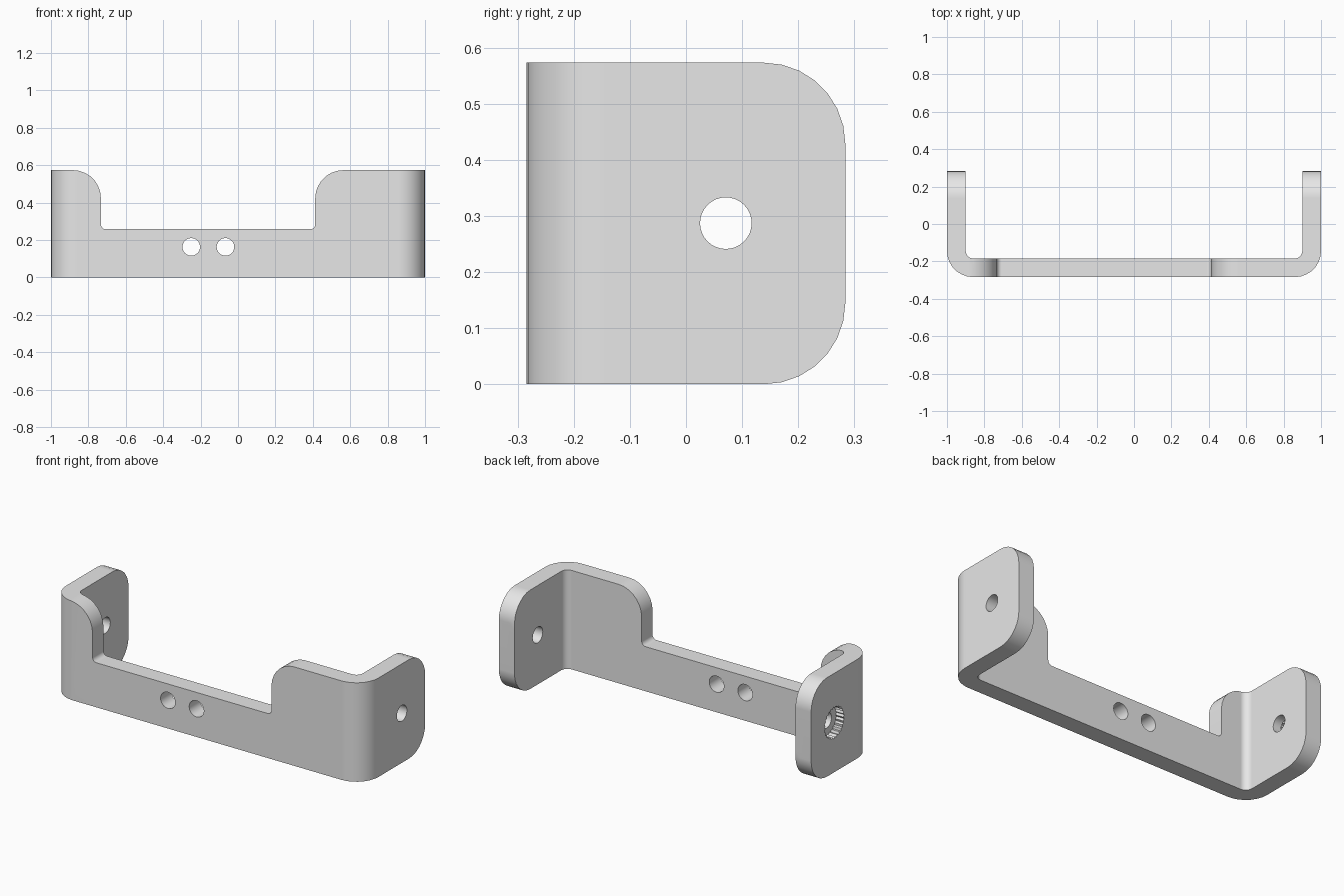
import bpy, bmesh, math
from mathutils import Vector

cube = bpy.data.objects.get("Cube")
if cube:
    bpy.data.objects.remove(cube, do_unlink=True)

HEIGHT, BACK, FRONT, WALL = 0.573, 0.284, -0.284, 0.1
HOLE_Y, HOLE_Z = 0.071, 0.287

gray = bpy.data.materials.new("plain gray")
gray.use_nodes = True
gray.diffuse_color = (0.8, 0.8, 0.8, 1)
gray.node_tree.nodes["Principled BSDF"].inputs["Base Color"].default_value = (0.8, 0.8, 0.8, 1)


def rounded(corners, steps=7):
    """Outline from (x, y, radius) corners, with each right angle filleted."""
    out = []
    for i, (x, y, r) in enumerate(corners):
        p = Vector((x, y))
        if r == 0:
            out.append(p)
            continue
        a = (Vector(corners[i - 1][:2]) - p).normalized() * r
        b = (Vector(corners[(i + 1) % len(corners)][:2]) - p).normalized() * r
        for k in range(steps + 1):
            t = math.pi / 2 * k / steps
            out.append(p + a * (1 - math.sin(t)) + b * (1 - math.cos(t)))
    return out


def ring(cx, cy, radius, count, inner=None):
    """Circle, or a serrated circle when an inner radius is given."""
    out = []
    for i in range(count):
        t = math.tau * i / count
        r = inner if inner and i % 2 else radius
        out.append(Vector((cx + r * math.cos(t), cy + r * math.sin(t))))
    return out


def prism(name, outline, axis, low, high):
    """Extrude an outline along the given axis."""
    place = {"x": lambda p, d: (d, p.x, p.y),
             "y": lambda p, d: (p.x, d, p.y),
             "z": lambda p, d: (p.x, p.y, d)}[axis]
    bm = bmesh.new()
    face = bm.faces.new([bm.verts.new(place(p, low)) for p in outline])
    new = bmesh.ops.extrude_face_region(bm, geom=[face])["geom"]
    shift = Vector(place(Vector((0, 0)), high - low))
    bmesh.ops.translate(bm, vec=shift, verts=[v for v in new if isinstance(v, bmesh.types.BMVert)])
    bmesh.ops.recalc_face_normals(bm, faces=bm.faces)
    mesh = bpy.data.meshes.new(name)
    bm.to_mesh(mesh)
    bm.free()
    mesh.materials.append(gray)
    obj = bpy.data.objects.new(name, mesh)
    bpy.context.collection.objects.link(obj)
    return obj


def carve(target, tool, operation):
    tool.hide_render = True
    mod = target.modifiers.new(tool.name, "BOOLEAN")
    mod.operation, mod.solver, mod.object = operation, "EXACT", tool
    bpy.ops.object.modifier_apply(modifier=mod.name)
    bpy.data.objects.remove(tool, do_unlink=True)


# Bent strip: U-shaped plan with rounded bends
inner = 1 - WALL
plan = rounded([(-1, BACK, 0), (-1, FRONT, 0.14), (1, FRONT, 0.14), (1, BACK, 0),
                (inner, BACK, 0), (inner, FRONT + WALL, 0.04),
                (-inner, FRONT + WALL, 0.04), (-inner, BACK, 0)])
bracket = prism("bracket", plan, "z", -0.1, 0.7)
bpy.ops.object.select_all(action="DESELECT")
bracket.select_set(True)
bpy.context.view_layer.objects.active = bracket

# Side outline: rounded rear corners of both ears
side = rounded([(-0.5, 0, 0), (BACK, 0, 0.145), (BACK, HEIGHT, 0.145), (-0.5, HEIGHT, 0)])
carve(bracket, prism("side_outline", side, "x", -1.2, 1.2), "INTERSECT")

# Front outline: wide notch in the upper edge
top = HEIGHT + 0.0005
front = rounded([(-1.2, -0.2, 0), (1.2, -0.2, 0), (1.2, top, 0), (0.413, top, 0.15),
                 (0.413, 0.258, 0.025), (-0.733, 0.258, 0.025), (-0.733, top, 0.15),
                 (-1.2, top, 0)])
carve(bracket, prism("front_outline", front, "y", -0.5, 0.5), "INTERSECT")

# Two mounting holes in the front bar
for x in (-0.25, -0.067):
    carve(bracket, prism("bar_hole", ring(x, 0.163, 0.047, 32), "y", -0.5, 0), "DIFFERENCE")

# Pivot holes through both ears, with a serrated socket on the right one
carve(bracket, prism("pivot_hole", ring(HOLE_Y, HOLE_Z, 0.046, 32), "x", -1.2, 1.2), "DIFFERENCE")
socket = ring(HOLE_Y, HOLE_Z, 0.092, 50, 0.083)
carve(bracket, prism("serrated_socket", socket, "x", -1.2, -0.95), "DIFFERENCE")

bpy.ops.object.shade_smooth_by_angle(angle=math.radians(30))
weighted = bracket.modifiers.new("even_shading", "WEIGHTED_NORMAL")
weighted.keep_sharp = True
